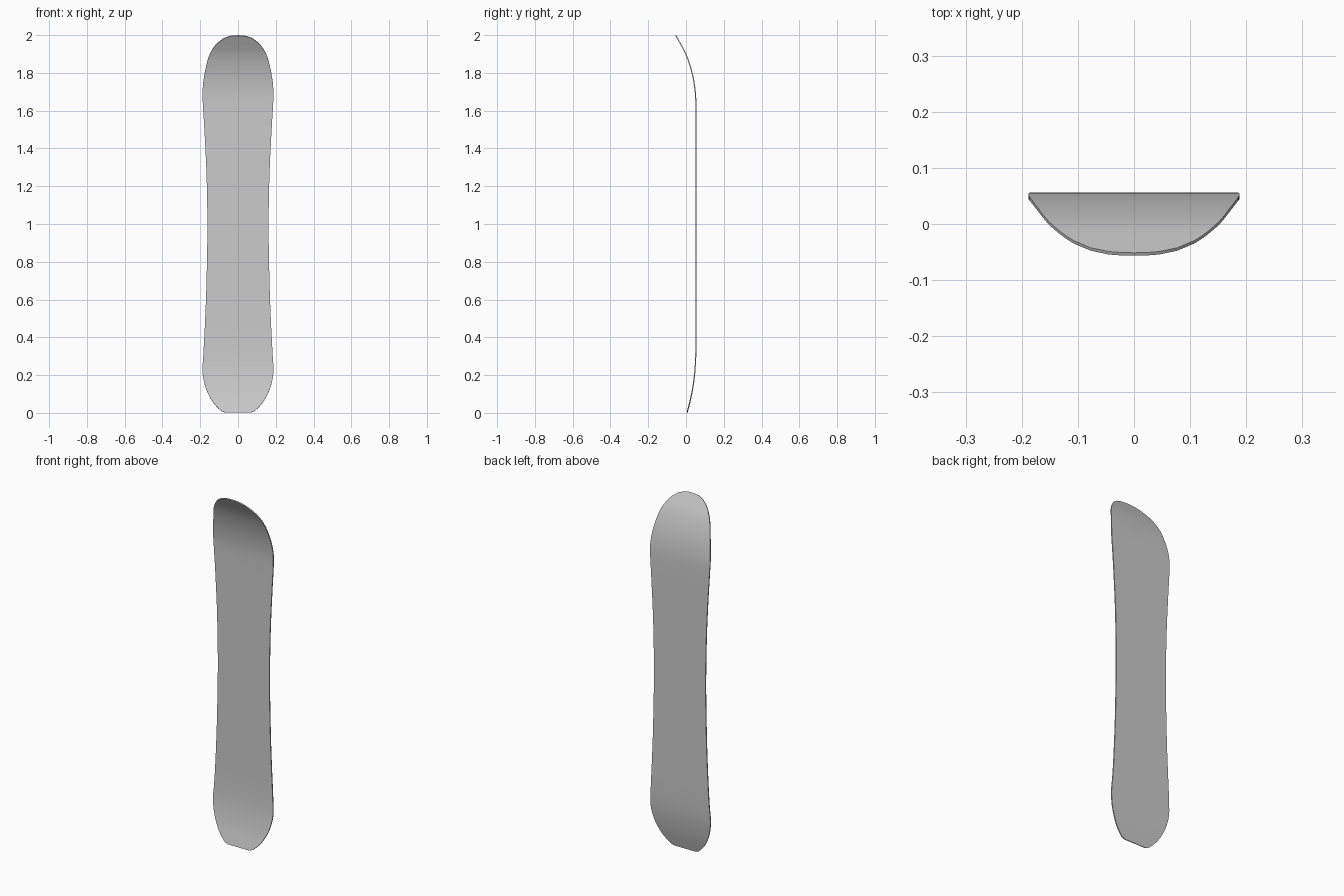
import bpy, bmesh

if "Cube" in bpy.data.objects:
    bpy.data.objects.remove(bpy.data.objects["Cube"])

# Board outline: (half width, height), tail to nose
OUTLINE = [(0.070, 0.002), (0.088, 0.010), (0.110, 0.030), (0.138, 0.065), (0.162, 0.11),
           (0.179, 0.16), (0.188, 0.22), (0.184, 0.30), (0.176, 0.45), (0.168, 0.65),
           (0.162, 0.95), (0.163, 1.10), (0.168, 1.30), (0.178, 1.50), (0.188, 1.68),
           (0.184, 1.75), (0.172, 1.82), (0.155, 1.885), (0.135, 1.925), (0.107, 1.96),
           (0.077, 1.982), (0.045, 1.994), (0.020, 1.9975), (0.0, 1.998)]
# Side curve: (height, depth)
CAMBER = [(0.0, 0.006), (0.1, 0.030), (0.2, 0.045), (0.3, 0.0515), (0.4, 0.053), (1.0, 0.053),
          (1.6, 0.053), (1.7, 0.049), (1.8, 0.032), (1.9, -0.001), (2.0, -0.055)]
THICKNESS = 0.006
COLS = 16


def hermite(p, q, m0, m1, h, t):
    return ((2*t**3 - 3*t**2 + 1)*p + (t**3 - 2*t**2 + t)*h*m0
            + (-2*t**3 + 3*t**2)*q + (t**3 - t**2)*h*m1)


def slope(pts, i):
    a, b = pts[max(i - 1, 0)], pts[min(i + 1, len(pts) - 1)]
    return (b[1] - a[1]) / (b[0] - a[0])


def depth(z):
    i = max(k for k in range(len(CAMBER) - 1) if CAMBER[k][0] <= z)
    (z0, y0), (z1, y1) = CAMBER[i], CAMBER[i + 1]
    return hermite(y0, y1, slope(CAMBER, i), slope(CAMBER, i + 1), z1 - z0, (z - z0) / (z1 - z0))


# Smoothly resampled rows, with height-based slopes for the width
flipped = [(z, w) for w, z in OUTLINE]
rows = []
for i in range(len(flipped) - 1):
    (z0, w0), (z1, w1) = flipped[i], flipped[i + 1]
    steep = i < 2 or i > len(flipped) - 6
    steps = 1 if steep else 4
    for s in range(steps):
        t = s / steps
        w = hermite(w0, w1, slope(flipped, i), slope(flipped, i + 1), z1 - z0, t)
        rows.append((w, z0 + (z1 - z0) * t))
rows.append(OUTLINE[-1])

# Curved sheet for the board
bm = bmesh.new()
grid = [[bm.verts.new((w * (2 * c / COLS - 1), depth(z), z)) for c in range(COLS + 1)]
        for w, z in rows]
for a, b in zip(grid, grid[1:]):
    for c in range(COLS):
        bm.faces.new((a[c], a[c + 1], b[c + 1], b[c]))
bmesh.ops.remove_doubles(bm, verts=bm.verts, dist=1e-5)
bmesh.ops.recalc_face_normals(bm, faces=bm.faces)
mesh = bpy.data.meshes.new("snowboard")
bm.to_mesh(mesh)
bm.free()
board = bpy.data.objects.new("snowboard", mesh)
bpy.context.collection.objects.link(board)

# Thickness
solid = board.modifiers.new("thickness", "SOLIDIFY")
solid.thickness = THICKNESS
solid.offset = 0
bpy.context.view_layer.objects.active = board
board.select_set(True)
bpy.ops.object.modifier_apply(modifier="thickness")
bpy.ops.object.shade_smooth_by_angle(angle=0.6)
